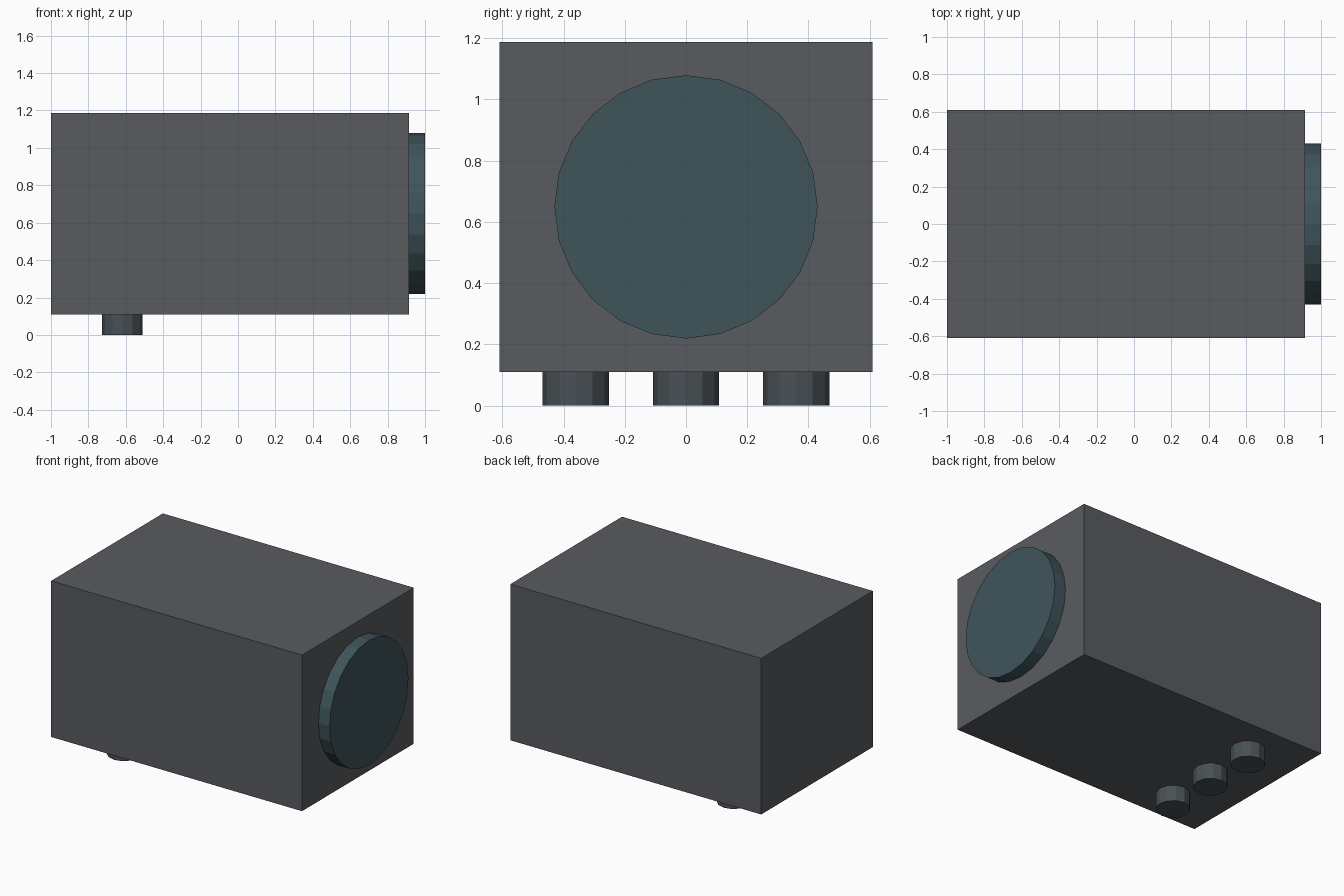
import bpy
from math import pi

if "Cube" in bpy.data.objects:
    bpy.data.objects.remove(bpy.data.objects["Cube"])


def paint(obj, name, rgb):
    mat = bpy.data.materials.get(name) or bpy.data.materials.new(name)
    mat.diffuse_color = (*rgb, 1)
    mat.use_nodes = True
    mat.node_tree.nodes["Principled BSDF"].inputs["Base Color"].default_value = mat.diffuse_color
    obj.data.materials.append(mat)


def cylinder(name, sides, radius, depth, loc, rot=(0, 0, 0)):
    bpy.ops.mesh.primitive_cylinder_add(
        vertices=sides, radius=radius, depth=depth, location=loc, rotation=rot)
    obj = bpy.context.object
    obj.name = name
    return obj


# Box-shaped housing
x0, x1, half_y, z0, z1 = -1.0, 0.915, 0.609, 0.11, 1.187
bpy.ops.mesh.primitive_cube_add(size=1, location=((x0 + x1) / 2, 0, (z0 + z1) / 2))
body = bpy.context.object
body.name = "housing"
body.scale = (x1 - x0, half_y * 2, z1 - z0)
bpy.ops.object.transform_apply(location=False, rotation=False, scale=True)
paint(body, "dark_grey", (0.10, 0.105, 0.115))

# Round disc on the right end
disc = cylinder("end_disc", 24, 0.43, 1.0 - x1, ((x1 + 1.0) / 2, 0, 0.649), (0, pi / 2, 0))
paint(disc, "dark_teal", (0.05, 0.09, 0.105))

# Row of three short pegs underneath
for i, y in enumerate((-0.36, 0, 0.36)):
    peg = cylinder(f"peg_{i + 1}", 12, 0.108, z0, (-0.618, y, z0 / 2))
    paint(peg, "slate", (0.065, 0.08, 0.09))
